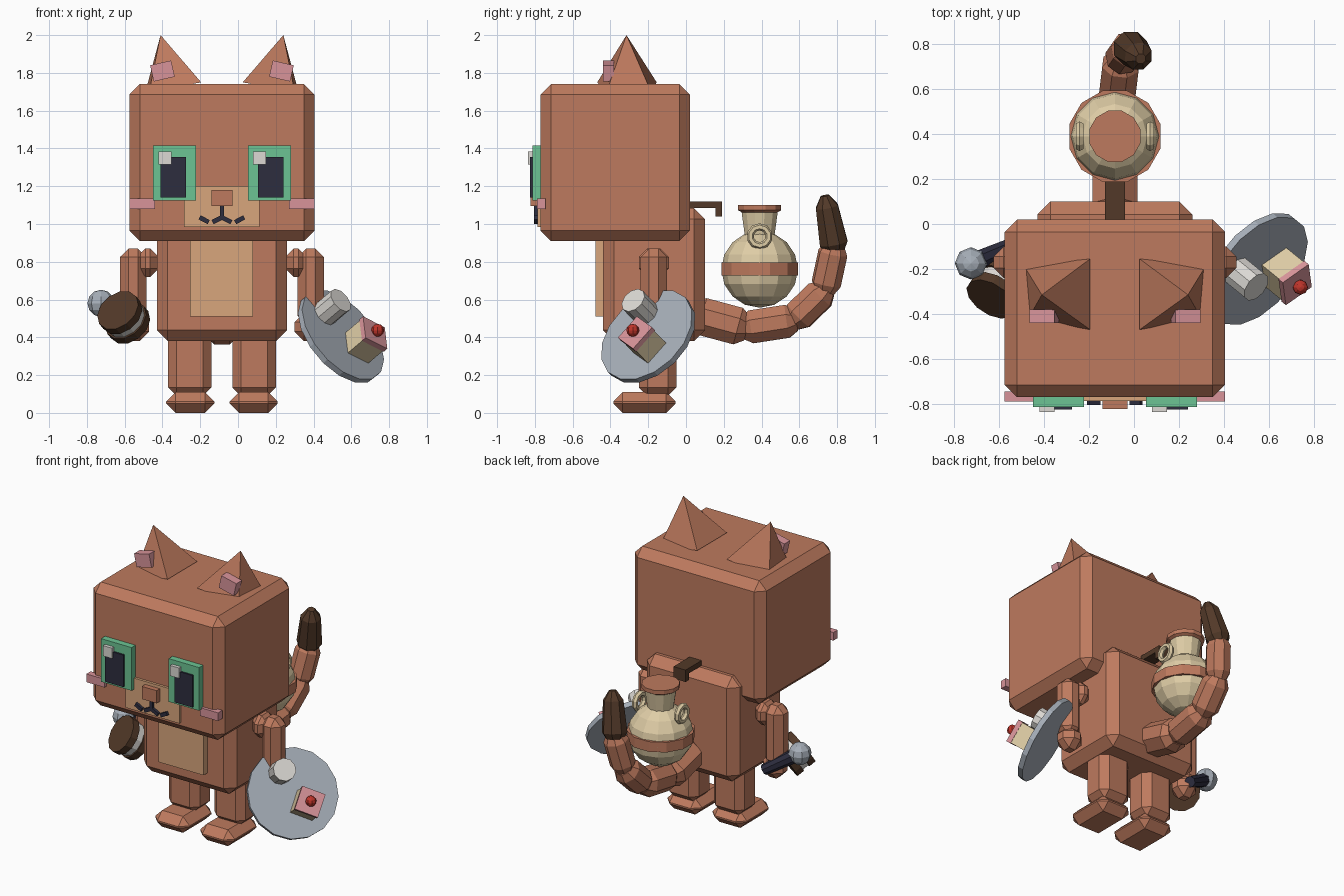
import bpy, bmesh, math
from mathutils import Matrix, Vector

if "Cube" in bpy.data.objects:
    bpy.data.objects.remove(bpy.data.objects["Cube"])

MID = -0.085  # symmetry plane of the figure


def material(name, hexa):
    rgb = [int(hexa[i:i + 2], 16) / 255 for i in (0, 2, 4)]
    m = bpy.data.materials.new(name)
    m.diffuse_color = [c / 12.92 if c < 0.04045 else ((c + 0.055) / 1.055) ** 2.4 for c in rgb] + [1]
    m.use_nodes = True
    m.node_tree.nodes["Principled BSDF"].inputs["Base Color"].default_value = m.diffuse_color
    return m


FUR = material("orange fur", "be7a5e")
TAN = material("tan", "d8a67c")
GREEN = material("eye green", "6cc493")
NAVY = material("navy", "2d2d3f")
WHITE = material("white", "dcd9d4")
PINK = material("pink", "d8949a")
BROWN = material("dark brown", "523928")
CREAM = material("cream", "dfcda6")
GREY = material("grey", "a6aeb8")
RED = material("red", "c0352b")


def finish(name, bm, mat, matrix=None):
    if matrix is not None:
        bm.transform(matrix)
    bmesh.ops.recalc_face_normals(bm, faces=bm.faces)
    me = bpy.data.meshes.new(name)
    bm.to_mesh(me)
    bm.free()
    me.materials.append(mat)
    ob = bpy.data.objects.new(name, me)
    bpy.context.collection.objects.link(ob)
    return ob


def box(name, x, y, z, mat, bevel=0.0, matrix=None):
    """Box between (min, max) pairs with one-step chamfered edges."""
    bm = bmesh.new()
    bmesh.ops.create_cube(bm, size=1)
    for v in bm.verts:
        v.co = [(a + b) / 2 + c * (b - a) for c, (a, b) in zip(v.co, (x, y, z))]
    if bevel:
        bmesh.ops.bevel(bm, geom=bm.edges[:], offset=bevel, segments=1, affect='EDGES')
    return finish(name, bm, mat, matrix)


def lathe(name, base, axis, profile, n, mat):
    """Solid of revolution from (radius, height) points along an axis."""
    bm = bmesh.new()
    rings = []
    for r, h in profile:
        rings.append([bm.verts.new((r * math.cos(a), r * math.sin(a), h))
                      for a in [2 * math.pi * (i + 0.5) / n for i in range(n)]])
    for lo, hi in zip(rings, rings[1:]):
        for i in range(n):
            j = (i + 1) % n
            bm.faces.new((lo[i], lo[j], hi[j], hi[i]))
    bm.faces.new(rings[0])
    bm.faces.new(rings[-1])
    rot = Vector(axis).to_track_quat('Z', 'Y').to_matrix().to_4x4()
    return finish(name, bm, mat, Matrix.Translation(base) @ rot)


def ball(name, center, r, mat, seg=10, rings=7):
    bm = bmesh.new()
    bmesh.ops.create_uvsphere(bm, u_segments=seg, v_segments=rings, radius=r)
    return finish(name, bm, mat, Matrix.Translation(center))


def span(s, a, b):
    """Interval at distances a..b from the symmetry plane on side s."""
    return tuple(sorted((MID + s * a, MID + s * b)))


# Head, body and belly
box("head", (-0.575, 0.405), (-0.77, 0.02), (0.91, 1.74), FUR, 0.055)
box("body", (-0.43, 0.26), (-0.44, 0.10), (0.38, 1.085), FUR, 0.058)
box("belly_patch", (-0.255, 0.08), (-0.48, -0.43), (0.51, 0.96), TAN)

# Paired parts
for s, side in ((-1, "left"), (1, "right")):
    box(side + "_leg", span(s, 0.055, 0.285), (-0.25, -0.05), (0.09, 0.48), FUR, 0.045)
    box(side + "_foot", span(s, 0.04, 0.295), (-0.385, -0.055), (0.0, 0.11), FUR, 0.05)
    box(side + "_shoulder", span(s, 0.335, 0.45), (-0.25, -0.09), (0.72, 0.87), FUR, 0.045)
    box(side + "_arm", span(s, 0.40, 0.54), (-0.24, -0.10), (0.47, 0.87), FUR, 0.045)
    box(side + "_hand", span(s, 0.385, 0.535), (-0.245, -0.095), (0.38, 0.53), FUR, 0.05)

    # Ear: tilted four-sided pyramid with a pink tab
    bm = bmesh.new()
    pts = [(0.405, -0.185, 1.70), (0.11, -0.155, 1.75), (0.11, -0.47, 1.75), (0.385, -0.42, 1.70)]
    base = [bm.verts.new((MID + s * x, y, z)) for x, y, z in pts]
    tip = bm.verts.new((MID + s * 0.325, -0.315, 2.0))
    bm.faces.new(base)
    for i in range(4):
        bm.faces.new((base[i], base[(i + 1) % 4], tip))
    finish(side + "_ear", bm, FUR)
    tilt = Matrix.Translation((MID + s * 0.315, -0.41, 1.81)) @ Matrix.Rotation(s * math.radians(13), 4, 'Y')
    box(side + "_inner_ear", (-0.057, 0.057), (-0.03, 0.03), (-0.044, 0.044), PINK, 0, tilt)

    # Eye, pupil, highlight and cheek
    box(side + "_eye", span(s, 0.138, 0.365), (-0.813, -0.76), (1.125, 1.415), GREEN)
    box(side + "_pupil", span(s, 0.19, 0.325), (-0.825, -0.80), (1.14, 1.355), NAVY)
    hx = -0.42 if s < 0 else 0.08
    box(side + "_eye_highlight", (hx, hx + 0.067), (-0.836, -0.81), (1.315, 1.385), WHITE)
    box(side + "_cheek", span(s, 0.355, 0.49), (-0.79, -0.745), (1.08, 1.135), PINK)

    # Mouth strokes
    for name, a, b in (("inner", (0.0, 1.035), (0.05, 1.01)), ("outer", (0.07, 1.01), (0.118, 1.035))):
        dx, dz = s * (b[0] - a[0]), b[1] - a[1]
        m = Matrix.Translation((MID + s * (a[0] + b[0]) / 2, -0.787, (a[1] + b[1]) / 2))
        m = m @ Matrix.Rotation(-math.atan2(dz, dx), 4, 'Y')
        half = math.hypot(dx, dz) / 2
        box(f"{side}_{name}_mouth_stroke", (-half, half), (-0.018, 0.018), (-0.012, 0.012), NAVY, 0, m)

box("muzzle", (-0.285, 0.115), (-0.787, -0.76), (0.985, 1.20), TAN)
box("nose", (-0.14, -0.03), (-0.822, -0.77), (1.095, 1.18), FUR)
box("mouth_line", (MID - 0.011, MID + 0.011), (-0.805, -0.77), (1.025, 1.10), NAVY)

# Strap hook behind the neck
box("strap", (-0.13, -0.04), (-0.02, 0.19), (1.085, 1.12), BROWN)
box("strap_hook", (-0.13, -0.04), (0.155, 0.19), (1.04, 1.09), BROWN)

# Tail: chamfered segments along a path
path = [(-0.085, 0.05, 0.52), (-0.085, 0.31, 0.45), (-0.075, 0.57, 0.49),
        (-0.055, 0.735, 0.65), (-0.02, 0.785, 0.88), (0.03, 0.735, 1.15)]
for i, r in enumerate((0.108, 0.095, 0.088, 0.08, 0.08)):
    p, q = Vector(path[i]), Vector(path[i + 1])
    d = q - p
    L = d.length
    c = 0.035
    if i < 4:
        prof = [(r * 0.65, -0.015), (r, c), (r, L - c), (r * 0.65, L + 0.015)]
        lathe(f"tail_segment_{i + 1}", p, d, prof, 8, FUR)
    else:
        prof = [(r * 0.7, -0.02), (r, 0.02), (r * 0.8, L - 0.06), (r * 0.3, L)]
        lathe("tail_tip", p, d, prof, 8, BROWN)

# Jar carried behind the body
UP = (0, 0, 1)
JAR = (MID, 0.39, 0)
ball("jar_body", (MID, 0.39, 0.76), 0.203, CREAM, 12, 8)
lathe("jar_band", JAR, UP, [(0.21, 0.727), (0.21, 0.795)], 12, FUR)
lathe("jar_neck", JAR, UP, [(0.08, 0.93), (0.1, 1.07)], 12, CREAM)
lathe("jar_rim", JAR, UP, [(0.095, 1.06), (0.118, 1.073), (0.118, 1.1)], 12, FUR)
for s, side in ((-1, "left"), (1, "right")):
    bpy.ops.mesh.primitive_torus_add(major_segments=10, minor_segments=6, major_radius=0.05,
                                     minor_radius=0.019, rotation=(0, math.pi / 2, 0),
                                     location=(MID + s * 0.157, 0.39, 0.935))
    bpy.context.object.name = side + "_jar_handle"
    bpy.context.object.data.materials.append(CREAM)

# Microphone in the left hand
head, end = Vector((-0.725, -0.175, 0.58)), Vector((-0.52, -0.085, 0.45))
ball("microphone_head", head, 0.072, GREY, 8, 6)
length = (end - head).length
lathe("microphone_handle", head, end - head, [(0.045, 0.03), (0.035, length)], 8, NAVY)

# Sandwich biscuit in front of the left hand
axis = Vector((-0.45, -0.70, 0.55)).normalized()
mid = Vector((-0.605, -0.285, 0.505))
for name, h0, h1, r, mat in (("biscuit_back", -0.07, -0.022, 0.122, BROWN),
                             ("biscuit_filling", -0.022, 0.022, 0.112, WHITE),
                             ("biscuit_front", 0.022, 0.07, 0.122, BROWN)):
    lathe(name, mid, axis, [(r, h0), (r, h1)], 12, mat)

# Tilted plate with sweets by the right hand
n = Vector((0.65, -0.53, 0.55)).normalized()
plate = Vector((0.545, -0.2, 0.405))
lathe("plate", plate, n, [(0.285, -0.017), (0.285, 0.017)], 16, GREY)
lathe("marshmallow", Vector((0.503, -0.247, 0.562)) - n * 0.072, n, [(0.072, 0), (0.072, 0.135)], 10, WHITE)
e1 = Vector((0.1, 0.07, -0.05))
e1 = (e1 - n * e1.dot(n)).normalized()
e2 = n.cross(e1)
frame = Matrix((e1, e2, n)).transposed().to_4x4()
frame.translation = (0.618, -0.182, 0.334)
half = (-0.072, 0.072)
box("cake", half, half, (0.0, 0.137), CREAM, 0, frame)
icing = (-0.076, 0.076)
box("cake_icing", icing, icing, (0.137, 0.167), PINK, 0, frame)
ball("cherry", frame @ Vector((0, 0, 0.188)), 0.034, RED, 8, 6)
